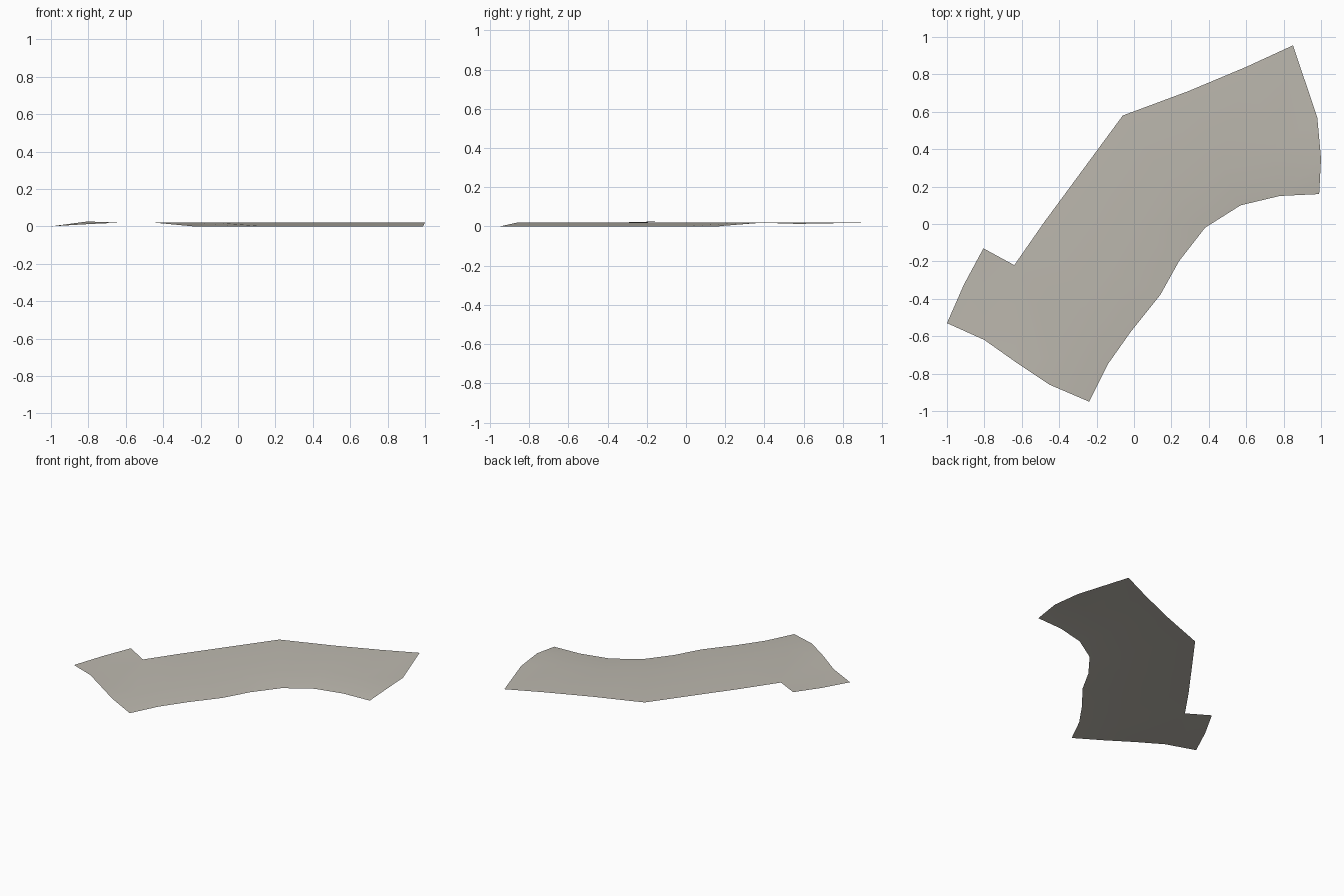
import bpy, bmesh

cube = bpy.data.objects.get("Cube")
if cube:
    bpy.data.objects.remove(cube, do_unlink=True)

# One warm grey stone colour
stone = bpy.data.materials.new("warm_grey_stone")
stone.use_nodes = True
colour = (0.51, 0.485, 0.43, 1)
stone.diffuse_color = colour
bsdf = next(n for n in stone.node_tree.nodes if n.type == 'BSDF_PRINCIPLED')
bsdf.inputs["Base Color"].default_value = colour
bsdf.inputs["Roughness"].default_value = 0.9

TOP = 0.02
# Inner edge touching the ground, crest line, and outer edge of the curved slab
ground_edge = [(-.24, -.95), (-.14, -.75), (-.02, -.58), (.14, -.38), (.24, -.20),
               (.38, -.02), (.57, .10), (.78, .15), (.99, .16)]
crest = [(-.45, -.86), (-.37, -.70), (-.25, -.47), (-.12, -.25), (.03, -.03),
         (.22, .17), (.47, .31), (.75, .40), (1.0, .35)]
outer_edge = [(-.63, -.74), (-.64, -.22), (-.48, .01), (-.27, .295), (-.06, .58),
              (.29, .71), (.60, .84), (.85, .955), (.98, .57)]

bm = bmesh.new()


def row(points, z):
    return [bm.verts.new((x, y, z)) for x, y in points]


low, mid, out = row(ground_edge, 0), row(crest, TOP), row(outer_edge, TOP)
out[-1].co.z = 0.013

# Bridge neighbouring rows into strips
for a, b in ((low, mid), (mid, out)):
    for i in range(len(a) - 1):
        bm.faces.new((a[i], a[i + 1], b[i + 1], b[i]))

# Side tab sloping down to its tip
tab_front = bm.verts.new((-.80, -.62, .012))
tab_back = bm.verts.new((-.805, -.13, .026))
tab_edge = bm.verts.new((-.91, -.325, .012))
tip = bm.verts.new((-1, -.53, 0))
bm.faces.new((out[0], out[1], tab_back, tab_front))
bm.faces.new((tab_front, tab_back, tab_edge))
bm.faces.new((tab_front, tab_edge, tip))

bmesh.ops.triangulate(bm, faces=bm.faces[:])
bm.normal_update()
for f in bm.faces:
    f.smooth = True
    if f.normal.z < 0:
        f.normal_flip()

mesh = bpy.data.meshes.new("curved_path_slab")
bm.to_mesh(mesh)
bm.free()
mesh.materials.append(stone)
slab = bpy.data.objects.new("curved_path_slab", mesh)
bpy.context.scene.collection.objects.link(slab)
